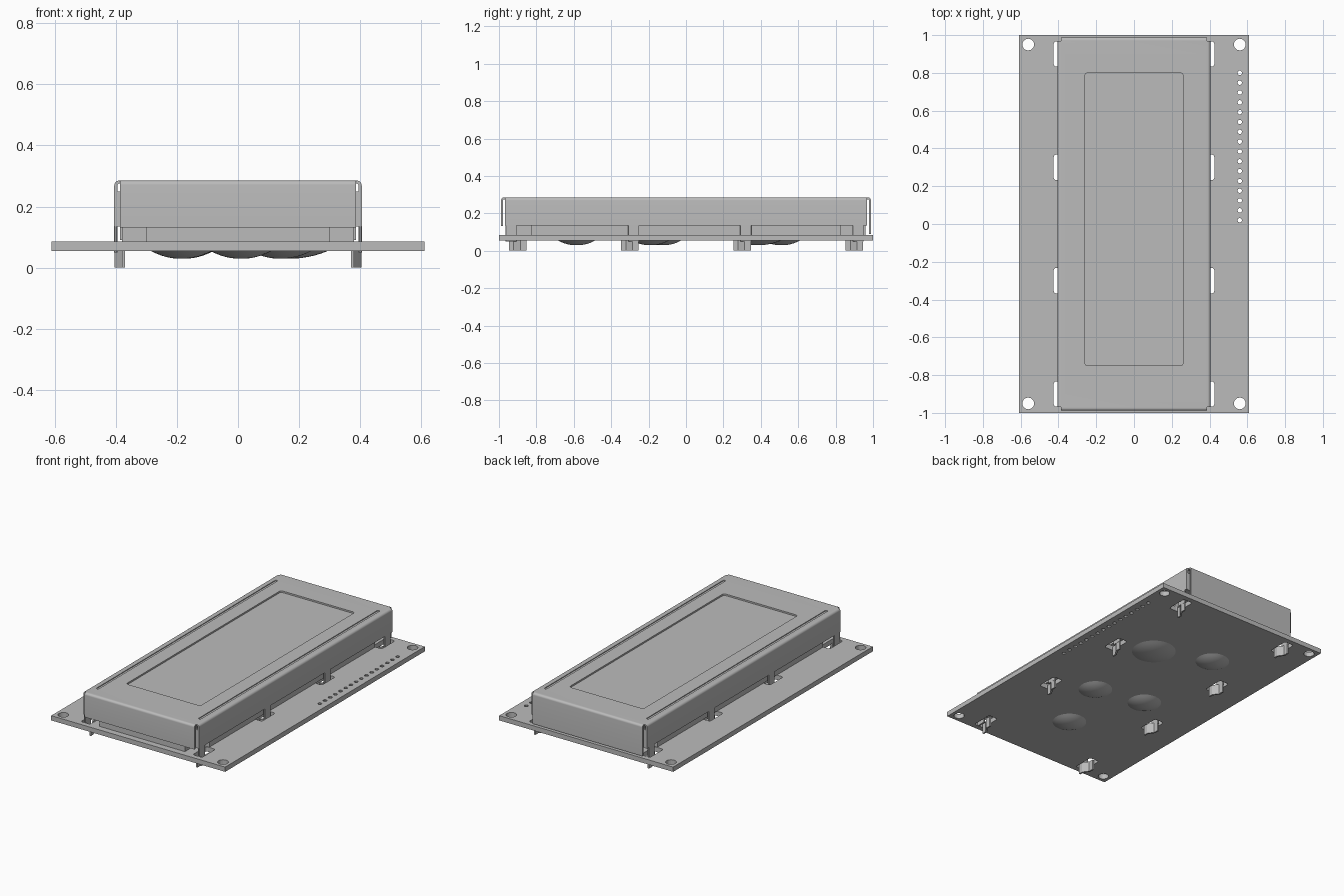
import bpy, bmesh, math
from mathutils import Matrix, Vector

cube = bpy.data.objects.get("Cube")
if cube:
    bpy.data.objects.remove(cube, do_unlink=True)

grey = bpy.data.materials.new("plain grey")
grey.use_nodes = True
grey.diffuse_color = (0.5, 0.5, 0.5, 1)
grey.node_tree.nodes["Principled BSDF"].inputs["Base Color"].default_value = (0.5, 0.5, 0.5, 1)


def finish(name, bm, smooth=False):
    bmesh.ops.recalc_face_normals(bm, faces=bm.faces)
    mesh = bpy.data.meshes.new(name)
    bm.to_mesh(mesh)
    bm.free()
    mesh.materials.append(grey)
    obj = bpy.data.objects.new(name, mesh)
    bpy.context.collection.objects.link(obj)
    if smooth:
        activate(obj)
        bpy.ops.object.shade_smooth_by_angle(angle=math.radians(35))
    return obj


def activate(obj):
    bpy.ops.object.select_all(action="DESELECT")
    obj.select_set(True)
    bpy.context.view_layer.objects.active = obj


def prism(bm, points, low, high, axis="z"):
    """Extrude a closed 2D outline along an axis."""
    place = {"x": lambda p, h: (h, p[0], p[1]),
             "y": lambda p, h: (p[0], h, p[1]),
             "z": lambda p, h: (p[0], p[1], h)}[axis]
    face = bm.faces.new([bm.verts.new(place(p, low)) for p in points])
    new = bmesh.ops.extrude_face_region(bm, geom=[face])["geom"]
    shift = Vector(place((0, 0), high - low))
    bmesh.ops.translate(bm, vec=shift, verts=[v for v in new if isinstance(v, bmesh.types.BMVert)])


def rounded(x0, x1, y0, y1, r, steps=4):
    """Rectangle outline with round corners."""
    pts = []
    for cx, cy, start in ((x1 - r, y1 - r, 0), (x0 + r, y1 - r, 90),
                          (x0 + r, y0 + r, 180), (x1 - r, y0 + r, 270)):
        for i in range(steps + 1):
            a = math.radians(start + 90 * i / steps)
            pts.append((cx + r * math.cos(a), cy + r * math.sin(a)))
    return pts


def circle(x, y, r, n):
    return [(x + r * math.cos(math.tau * i / n), y + r * math.sin(math.tau * i / n)) for i in range(n)]


def ribbon(path, t):
    """Thicken an open 2D path into a closed outline."""
    path = [Vector(p) for p in path]
    sides = [[], []]
    for i, p in enumerate(path):
        d = (path[min(i + 1, len(path) - 1)] - path[max(i - 1, 0)]).normalized()
        n = Vector((-d.y, d.x)) * t / 2
        sides[0].append(p + n)
        sides[1].append(p - n)
    return sides[0] + sides[1][::-1]


def box(name, x0, x1, y0, y1, z0, z1):
    bm = bmesh.new()
    prism(bm, [(x0, y0), (x1, y0), (x1, y1), (x0, y1)], z0, z1)
    return finish(name, bm)


def cut(obj, cutter_bm):
    cutter = finish("cutter", cutter_bm)
    cutter.hide_render = True
    mod = obj.modifiers.new("cut", "BOOLEAN")
    mod.operation, mod.solver, mod.object = "DIFFERENCE", "EXACT", cutter
    activate(obj)
    bpy.ops.object.modifier_apply(modifier=mod.name)
    bpy.data.objects.remove(cutter, do_unlink=True)


TAB_Y = (-0.9, -0.3, 0.3, 0.9)
BOARD_LOW, BOARD_TOP, TOP = 0.055, 0.085, 0.285

# Circuit board with corner holes, pin holes and tab slots
board = box("circuit_board", -0.61, 0.61, -1, 1, BOARD_LOW, BOARD_TOP)
bm = bmesh.new()
for sx in (-1, 1):
    for sy in (-1, 1):
        prism(bm, circle(sx * 0.56, sy * 0.95, 0.031, 20), 0, 0.2)
    for y in TAB_Y:
        x0, x1 = sorted((sx * 0.36, sx * 0.425))
        prism(bm, rounded(x0, x1, y - 0.067, y + 0.067, 0.012, 3), 0, 0.2)
for i in range(16):
    prism(bm, circle(0.56, 0.02 + i * 0.052, 0.012, 10), 0, 0.2)
cut(board, bm)

# Bezel: folded sheet with round shoulders
def shoulder(half, top, r):
    """Right half of a rounded fold, from the top centre outward."""
    return [(half - r + r * math.sin(a), top - r + r * math.cos(a))
            for a in (math.radians(15 * i) for i in range(7))]

outer = shoulder(0.405, TOP, 0.016)
inner = shoulder(0.395, TOP - 0.01, 0.006)
mirror = lambda pts: [(-x, z) for x, z in reversed(pts)]
profile = (mirror(outer) + outer + [(0.405, 0.135), (0.395, 0.135)]
           + inner[::-1] + mirror(inner)[::-1] + [(-0.395, 0.135), (-0.405, 0.135)])
bm = bmesh.new()
prism(bm, profile, -0.968, 0.968, "y")
bezel = finish("bezel", bm)

# Viewing window and the two long pressed grooves
bm = bmesh.new()
prism(bm, rounded(-0.26, 0.26, -0.75, 0.80, 0.015), 0.25, 0.32)
for x in (-0.358, 0.358):
    prism(bm, rounded(x - 0.008, x + 0.008, -0.9, 0.9, 0.007, 3), TOP - 0.005, 0.32)
cut(bezel, bm)
activate(bezel)
bpy.ops.object.shade_smooth_by_angle(angle=math.radians(35))

# End flaps folded down at front and back
for name, s, low in (("front_flap", -1, 0.132), ("back_flap", 1, 0.09)):
    out, inn = shoulder(0.988, TOP, 0.014), shoulder(0.978, TOP - 0.01, 0.004)
    pts = [(0.966, TOP)] + out + [(0.988, low), (0.978, low)] + inn[::-1] + [(0.966, TOP - 0.01)]
    bm = bmesh.new()
    prism(bm, [(s * y, z) for y, z in pts], -0.386, 0.386, "x")
    finish(name, bm, True)

# Display glass and the body below it
box("display_glass", -0.38, 0.38, -0.96, 0.96, 0.25, TOP - 0.0105)
box("display_body", -0.394, 0.394, -0.966, 0.966, 0.135, 0.25)
box("display_base", -0.30, 0.30, -0.96, 0.96, BOARD_TOP, 0.135)
box("base_spacer", -0.38, 0.38, -0.83, 0.83, BOARD_TOP, 0.135)

# Bezel tabs: a narrow stem through the board, twisted below it
for sx, side in ((1, "left"), (-1, "right")):
    for n, y in enumerate(TAB_Y, 1):
        bm = bmesh.new()
        x0, x1 = sorted((sx * 0.395, sx * 0.405))
        d = 0.02 if y > -0.8 else -0.035
        prism(bm, rounded(x0, x1, y + d - 0.03, y + d + 0.03, 0.002, 1), 0.05, 0.137)
        path = [(0.399, y + 0.047), (0.399, y + 0.015), (0.39, y + 0.003),
                (0.382, y - 0.008), (0.374, y - 0.02), (0.374, y - 0.047)]
        prism(bm, ribbon([(sx * px, py) for px, py in path], 0.01), 0, BOARD_LOW + 0.01)
        finish(f"{side}_tab_{n}", bm)

# Chip blobs: shallow domes under the board
blobs = ((0.165, 0.38, 0.13), (-0.18, 0.51, 0.10), (0.14, -0.19, 0.10),
         (-0.185, -0.125, 0.10), (0.01, -0.585, 0.10))
for n, (x, y, r) in enumerate(blobs, 1):
    bm = bmesh.new()
    depth = 0.026
    ball = (r * r + depth * depth) / (2 * depth)
    rings = []
    for i in range(1, 7):
        q = r * i / 6
        z = BOARD_LOW - depth + ball - math.sqrt(ball * ball - q * q)
        rings.append([bm.verts.new((px, py, z)) for px, py in circle(x, y, q, 32)])
    bm.faces.new(rings[0])
    for a, b in zip(rings, rings[1:]):
        for i in range(32):
            bm.faces.new((a[i], a[i - 1], b[i - 1], b[i]))
    bm.faces.new(rings[-1])
    finish(f"chip_blob_{n}", bm, True)
